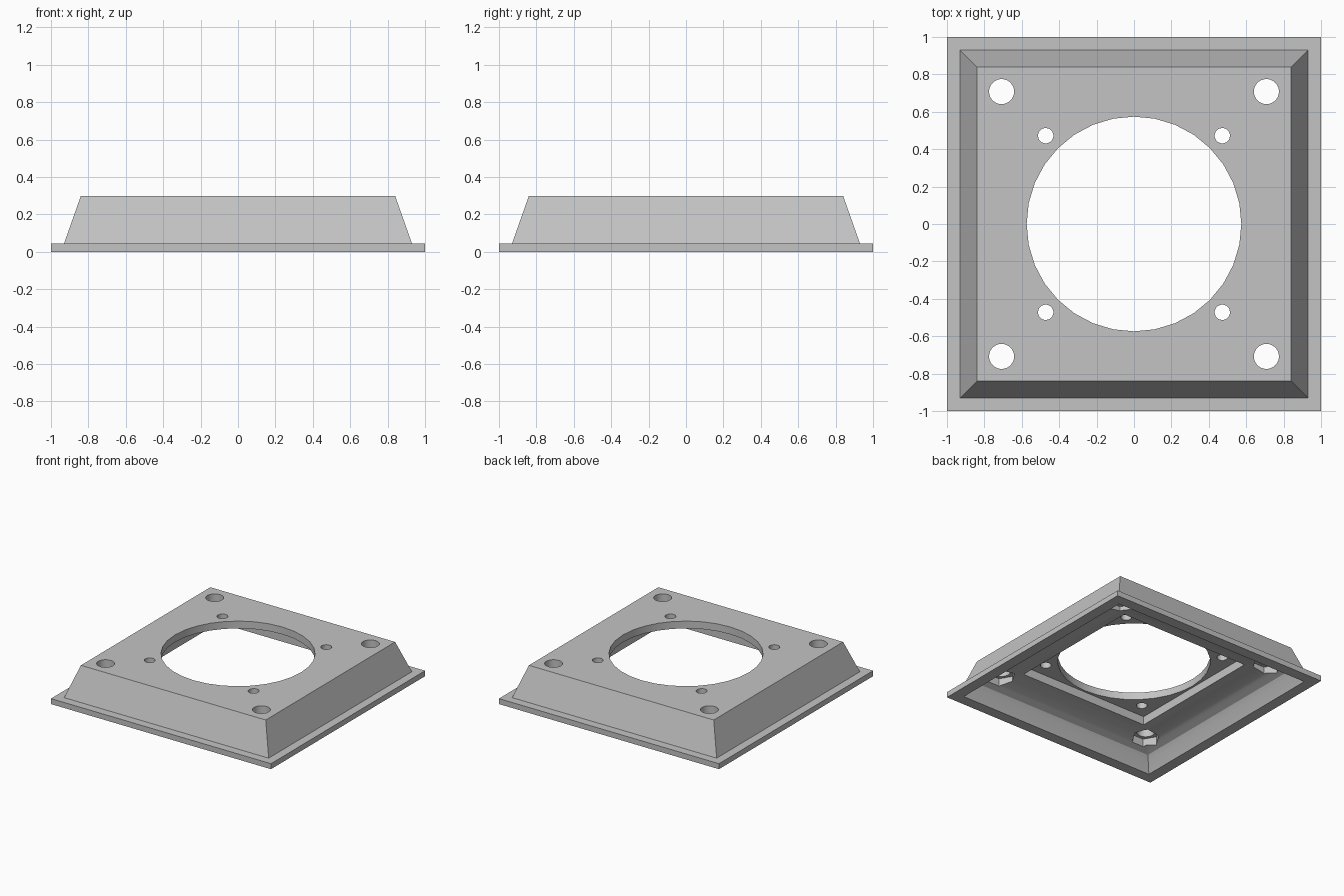
import bpy, bmesh, math
from mathutils import Matrix

if "Cube" in bpy.data.objects:
    bpy.data.objects.remove(bpy.data.objects["Cube"], do_unlink=True)

grey = bpy.data.materials.new("plain grey")
grey.use_nodes = True
colour = (0.55, 0.55, 0.55, 1)
grey.diffuse_color = colour
grey.node_tree.nodes["Principled BSDF"].inputs["Base Color"].default_value = colour


def make_object(name, bm):
    bmesh.ops.recalc_face_normals(bm, faces=bm.faces)
    mesh = bpy.data.meshes.new(name)
    bm.to_mesh(mesh)
    bm.free()
    mesh.materials.append(grey)
    obj = bpy.data.objects.new(name, mesh)
    bpy.context.collection.objects.link(obj)
    return obj


def square_loft(name, profile):
    """Skin a stack of squares given as (half width, height), capped at both ends."""
    bm = bmesh.new()
    corners = ((-1, -1), (1, -1), (1, 1), (-1, 1))
    rings = [[bm.verts.new((h * x, h * y, z)) for x, y in corners] for h, z in profile]
    for a, b in zip(rings, rings[1:]):
        for i in range(4):
            j = (i + 1) % 4
            bm.faces.new((a[i], a[j], b[j], b[i]))
    bm.faces.new(rings[0])
    bm.faces.new(rings[-1])
    return make_object(name, bm)


def prism(bm, x, y, z0, z1, radius, sides, turn=0):
    place = Matrix.Translation((x, y, (z0 + z1) / 2)) @ Matrix.Rotation(turn, 4, "Z")
    bmesh.ops.create_cone(bm, cap_ends=True, segments=sides, radius1=radius,
                          radius2=radius, depth=z1 - z0, matrix=place)


def cut(body, name, bm):
    cutter = make_object(name, bm)
    cutter.hide_render = True
    mod = body.modifiers.new(name, "BOOLEAN")
    mod.operation = "DIFFERENCE"
    mod.solver = "EXACT"
    mod.object = cutter
    bpy.context.view_layer.objects.active = body
    bpy.ops.object.modifier_apply(modifier=name)
    bpy.data.objects.remove(cutter, do_unlink=True)


# Hollow cover: top, sloped sides, flange, curved cavity, square recess
cover = square_loft("mounting_cover", [
    (0.84, 0.30), (0.93, 0.045), (1, 0.045), (1, 0),
    (0.91, 0), (0.87, 0.08), (0.845, 0.115), (0.79, 0.14),
    (0.72, 0.155), (0.65, 0.165), (0.59, 0.17), (0.59, 0.24)])

signs = [(sx, sy) for sx in (-1, 1) for sy in (-1, 1)]

# Hexagonal nut pockets under the corners
bm = bmesh.new()
for sx, sy in signs:
    prism(bm, 0.708 * sx, 0.708 * sy, 0.05, 0.2, 0.105, 6, math.radians(30))
cut(cover, "nut_pockets", bm)

# Round through holes
bm = bmesh.new()
prism(bm, 0, 0, 0.1, 0.4, 0.574, 32)
for sx, sy in signs:
    prism(bm, 0.708 * sx, 0.708 * sy, 0.1, 0.4, 0.067, 32)
    prism(bm, 0.472 * sx, 0.472 * sy, 0.1, 0.4, 0.041, 24)
cut(cover, "round_holes", bm)

bpy.ops.object.select_all(action="DESELECT")
cover.select_set(True)
bpy.context.view_layer.objects.active = cover
bpy.ops.object.shade_smooth_by_angle(angle=math.radians(30))
